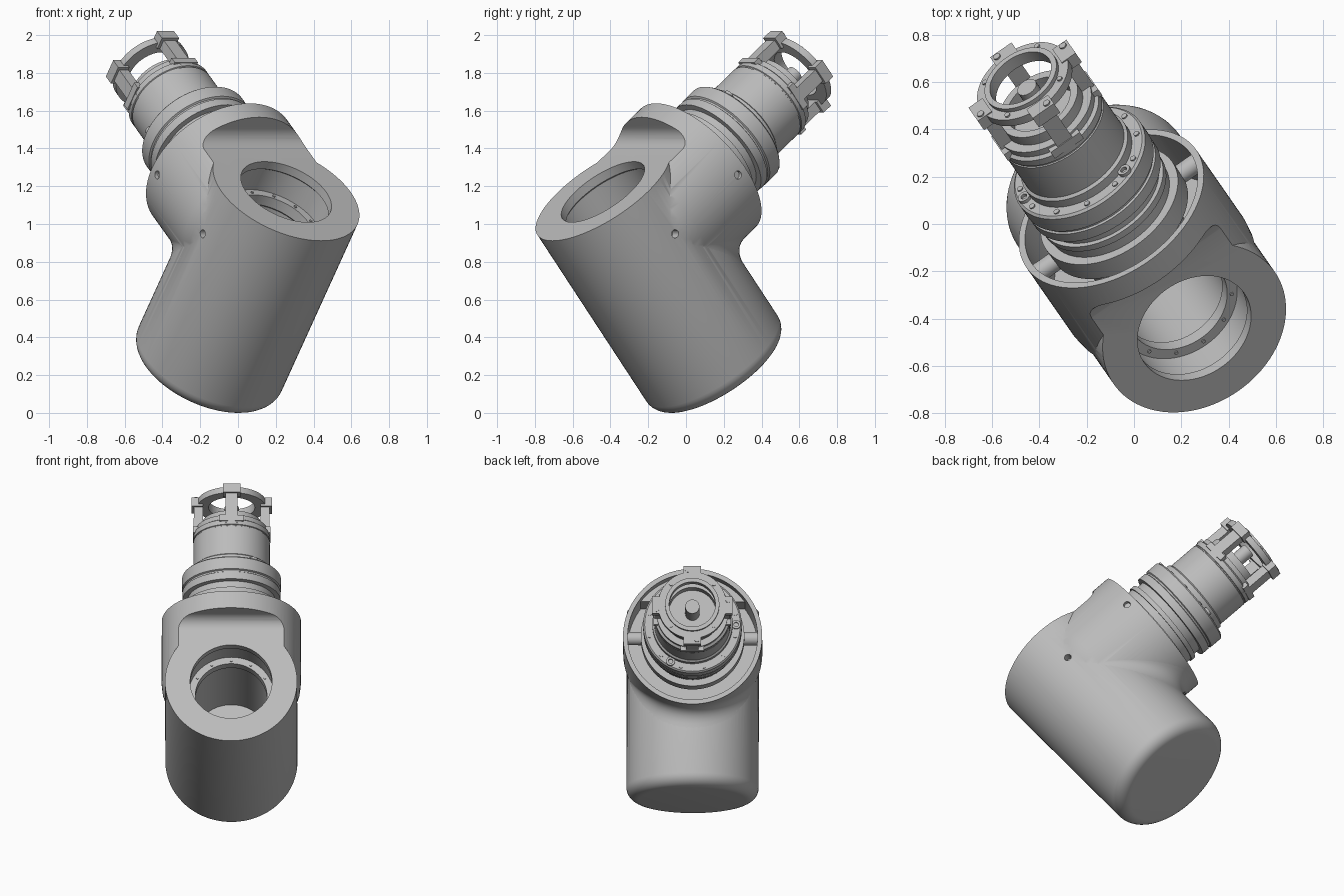
import bpy, bmesh
from math import sin, cos, pi, radians, sqrt
from mathutils import Matrix, Vector

if "Cube" in bpy.data.objects:
    bpy.data.objects.remove(bpy.data.objects["Cube"])

grey = bpy.data.materials.new("plain_grey")
grey.use_nodes = True
tone = (0.5, 0.5, 0.5, 1)
grey.diffuse_color = tone
grey.node_tree.nodes["Principled BSDF"].inputs["Base Color"].default_value = tone

# Working frame: z runs along the body, y along the side branch, x sideways
along = Vector((0.356, -0.512, 0.782)).normalized()
side = Vector((0.821, 0.571, 0))
side = (side - along * side.dot(along)).normalized()
FRAME = Matrix((side, along.cross(side), along)).transposed().to_4x4()
FRAME.translation = (0.255, -0.44, 1.17)
ZC = -0.284                      # height of the branch axis
R_BODY, R_BRANCH, LENGTH = 0.415, 0.437, 1.207
BRANCH = Matrix.Translation((0, 0, ZC)) @ Matrix.Rotation(-pi / 2, 4, 'X')
parts = []


def finish(name, bm, matrix=Matrix(), keep=True):
    bmesh.ops.transform(bm, matrix=matrix, verts=bm.verts)
    bmesh.ops.recalc_face_normals(bm, faces=bm.faces)
    mesh = bpy.data.meshes.new(name)
    bm.to_mesh(mesh)
    bm.free()
    ob = bpy.data.objects.new(name, mesh)
    bpy.context.collection.objects.link(ob)
    mesh.materials.append(grey)
    if keep:
        parts.append(ob)
    else:
        ob.hide_render = True
    return ob


def lathe(name, profile, matrix=Matrix(), keep=True, steps=96, closed=False):
    bm = bmesh.new()
    vs = [bm.verts.new((r, 0, h)) for r, h in profile]
    pairs = list(zip(vs, vs[1:])) + ([(vs[-1], vs[0])] if closed else [])
    edges = [bm.edges.new(p) for p in pairs]
    bmesh.ops.spin(bm, geom=vs + edges, axis=(0, 0, 1), cent=(0, 0, 0),
                   angle=2 * pi, steps=steps)
    bmesh.ops.remove_doubles(bm, verts=bm.verts, dist=1e-5)
    return finish(name, bm, matrix, keep)


def rod(name, r, h0, h1, matrix=BRANCH, keep=True, steps=24):
    return lathe(name, [(0, h0), (r, h0), (r, h1), (0, h1)], matrix, keep, steps)


def tube(name, r0, r1, h0, h1, matrix=BRANCH):
    return lathe(name, [(r0, h0), (r1, h0), (r1, h1), (r0, h1)], matrix, closed=True)


def block(name, lo, hi, matrix=Matrix(), keep=True):
    bm = bmesh.new()
    bmesh.ops.create_cube(bm, size=1)
    lo, hi = Vector(lo), Vector(hi)
    size = hi - lo
    place = Matrix.Translation((lo + hi) / 2) @ Matrix.Diagonal((*size, 1))
    bmesh.ops.transform(bm, matrix=place, verts=bm.verts)
    return finish(name, bm, matrix, keep)


def combine(target, tool, operation='DIFFERENCE'):
    mod = target.modifiers.new("cut", 'BOOLEAN')
    mod.operation, mod.object, mod.solver = operation, tool, 'EXACT'
    graph = bpy.context.evaluated_depsgraph_get()
    mesh = bpy.data.meshes.new_from_object(target.evaluated_get(graph))
    target.modifiers.clear()
    target.data = mesh
    bpy.data.objects.remove(tool)


def turn(angle, matrix=BRANCH):
    return matrix @ Matrix.Rotation(radians(angle), 4, 'Z')


# Body cylinder with a rounded closed end
fillet = 0.08
curve = [(R_BODY - fillet + fillet * sin(t * pi / 16),
          -LENGTH + fillet - fillet * cos(t * pi / 16)) for t in range(9)]
housing = lathe("housing", [(0, -LENGTH)] + curve + [(R_BODY, 0.02), (0, 0.02)])

# Side branch joined to the body
branch = lathe("branch", [(0, 0), (0.41, 0), (0.43, 0.06), (R_BRANCH, 0.12),
                          (R_BRANCH, 0.56), (0, 0.56)], BRANCH, False)
combine(housing, branch, 'UNION')

# Flat top face ending in a concave shoulder
bm = bmesh.new()
outline = [(-0.7, 0.4), (-0.7, 0)]
outline += [(0.36 + 0.08 * sin(t * pi / 16), 0.08 - 0.08 * cos(t * pi / 16)) for t in range(9)]
outline += [(0.45, 0.4)]
face = bm.faces.new([bm.verts.new((-0.7, y, z)) for y, z in outline])
out = bmesh.ops.extrude_face_region(bm, geom=[face])["geom"]
bmesh.ops.translate(bm, vec=(1.4, 0, 0), verts=[v for v in out if isinstance(v, bmesh.types.BMVert)])
combine(housing, finish("shoulder_cutter", bm, keep=False))

# Stepped bore in the body and open cavity in the branch
combine(housing, lathe("bore_cutter", [(0, 0.1), (0.257, 0.1), (0.257, -0.05), (0.27, -0.06),
                                       (0.27, -0.2), (0.225, -0.2), (0.225, -0.26), (0.235, -0.27),
                                       (0.235, -0.8), (0, -0.8)], keep=False))
cavity = rod("cavity_cutter", 0.408, 0.28, 0.7, keep=False, steps=96)
combine(cavity, block("roof_keeper", (-0.6, 0.1, -0.04), (0.6, 0.475, 0.4), keep=False))
combine(housing, cavity)

# Screw holes on both flanks, with pivot bosses inside the branch
for s in (-1, 1):
    flank = Matrix.Rotation(s * pi / 2, 4, 'Y')
    for y in (0, 0.5):
        at = Matrix.Translation((0, y, ZC)) @ flank
        combine(housing, rod("hole_cutter", 0.022, 0.36 if y == 0 else 0.405, 0.5, at, False))
    rod("pivot_boss", 0.042, 0.25, 0.415, Matrix.Translation((0, 0.5, ZC)) @ flank)

# Smooth blend in the corner between body and branch
bm = bmesh.new()
rows = []
for i in range(-16, 17):
    a = radians(i * 4)
    f = 0.12 * cos(a) ** 2
    depth = lambda x: sqrt(R_BODY ** 2 - min(abs(x), 0.413) ** 2)
    x0, x2 = R_BRANCH * sin(a), (R_BRANCH + f) * sin(a)
    x2 = max(-0.413, min(0.413, x2))
    p0 = Vector((x0, depth(x0), ZC - R_BRANCH * cos(a)))
    p1 = p0 + Vector((0, f, 0))
    p2 = Vector((x2, depth(x2), ZC - (R_BRANCH + f) * cos(a)))
    ts = [j / 8 for j in range(9)]
    rows.append([bm.verts.new(p1 * (1 - t) ** 2 + p0 * 2 * t * (1 - t) + p2 * t * t) for t in ts])
for r, q in zip(rows, rows[1:]):
    for j in range(8):
        bm.faces.new((r[j], r[j + 1], q[j + 1], q[j]))
blend = finish("corner_blend", bm)
if sum((p.normal.y for p in blend.data.polygons)) < 0:
    blend.data.flip_normals()

# Drive unit: stepped discs, flange and barrel
lathe("drive_unit", [(0, 0.28), (0.23, 0.28), (0.23, 0.485), (0.325, 0.485), (0.325, 0.58),
                     (0.285, 0.58), (0.285, 0.63), (0.295, 0.63), (0.295, 0.66), (0.275, 0.66),
                     (0.275, 0.71), (0.308, 0.71), (0.308, 0.76), (0.3, 0.765), (0.3, 0.775),
                     (0.31, 0.78), (0.31, 0.86), (0.3, 0.87), (0.252, 0.87), (0.252, 0.91),
                     (0.24, 0.92), (0.24, 1.115), (0.235, 1.118), (0.235, 1.124), (0.24, 1.127),
                     (0.24, 1.16), (0.225, 1.17), (0.225, 1.2), (0.185, 1.2), (0.185, 1.25),
                     (0.15, 1.25), (0.15, 1.17), (0, 1.17)], BRANCH)
rod("centre_shaft", 0.045, 1.16, 1.36)

# Open cage at the tip
tube("cage_end_ring", 0.145, 0.215, 1.36, 1.4)
tube("cage_end_lip", 0.145, 0.17, 1.395, 1.42)
for k in range(4):
    m = turn(90 * k)
    block("cage_post", (0.18, -0.038, 1.14), (0.238, 0.038, 1.39), m)
    block("cage_ear", (0.18, -0.055, 1.345), (0.252, 0.055, 1.405), m)
    block("cage_foot", (0.18, -0.075, 1.15), (0.243, 0.075, 1.19), m)
    rod("ear_screw", 0.016, 1.4, 1.412, m @ Matrix.Translation((0.225, 0.03, 0)), steps=12)
    rod("cage_screw", 0.012, 1.39, 1.408, turn(90 * k + 45) @ Matrix.Translation((0.19, 0, 0)), steps=12)

# Screws around the flange and the bore step
for k in range(12):
    rod("flange_screw", 0.013, 0.86, 0.876, turn(30 * k + 15) @ Matrix.Translation((0.278, 0, 0)), steps=12)
    rod("bore_screw", 0.008, -0.21, -0.194, turn(30 * k, Matrix()) @ Matrix.Translation((0.245, 0, 0)), steps=10)
for angle in (60, 180, 300):
    tube("flange_socket", 0.014, 0.028, 0.86, 0.885, turn(angle) @ Matrix.Translation((0.274, 0, 0)))

# Place every part and shade it smooth with sharp creases
for ob in parts:
    ob.matrix_world = FRAME
    ob.data.polygons.foreach_set("use_smooth", [True] * len(ob.data.polygons))
    ob.data.set_sharp_from_angle(angle=radians(30))
